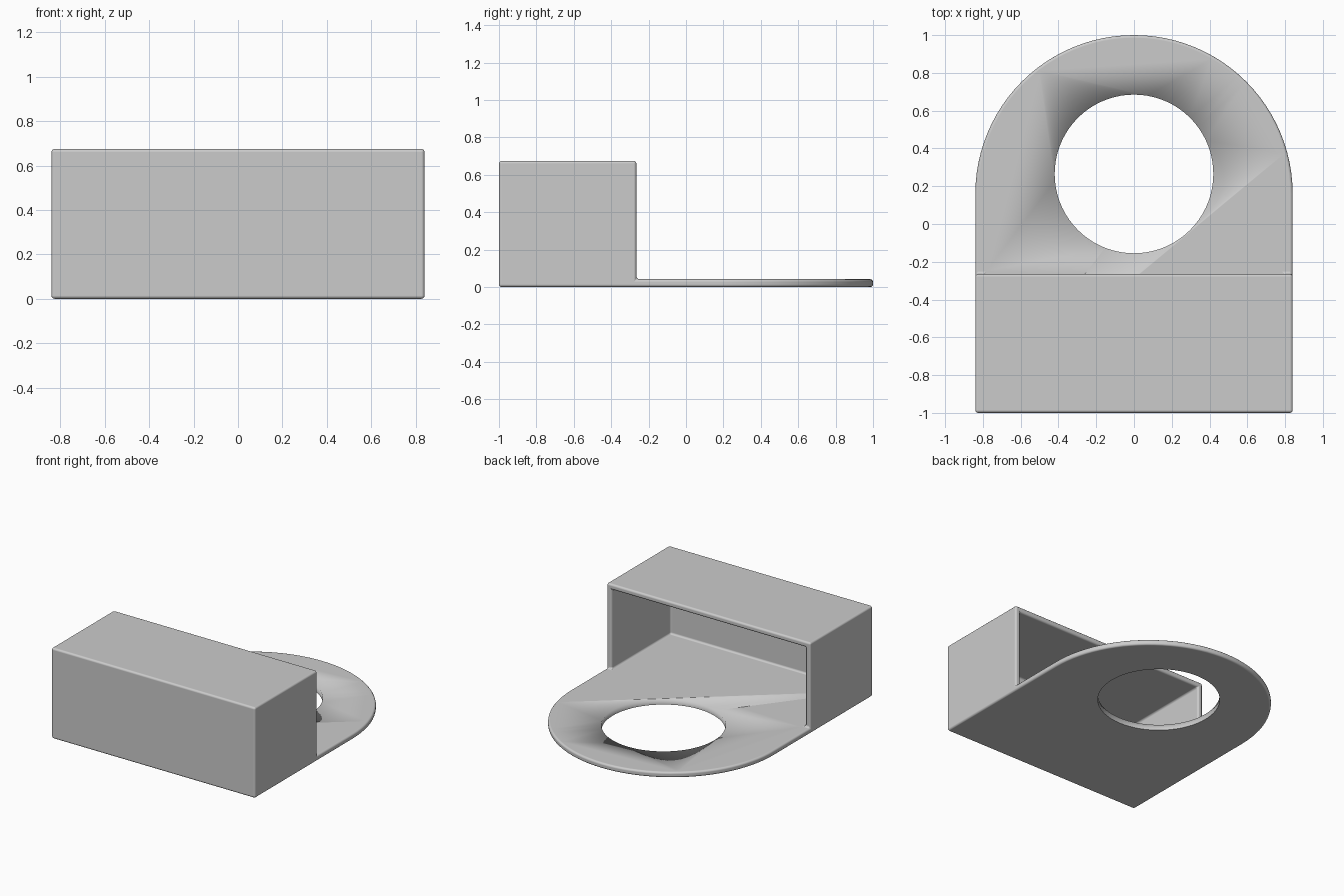
import bpy, bmesh, math
from mathutils import Vector

cube = bpy.data.objects.get("Cube")
if cube:
    bpy.data.objects.remove(cube, do_unlink=True)

HALF, WALL, HEIGHT = 0.84, 0.042, 0.675
ARC_Y, HOOD_Y = 0.16, -0.265
HOLE_Y, HOLE_R = 0.265, 0.42

grey = bpy.data.materials.new("plain grey")
grey.use_nodes = True
grey.diffuse_color = (0.6, 0.6, 0.6, 1)
grey.node_tree.nodes["Principled BSDF"].inputs["Base Color"].default_value = (0.6, 0.6, 0.6, 1)


def prism(name, outline, z0, z1):
    """Extrude a flat outline between two heights."""
    bm = bmesh.new()
    face = bm.faces.new([bm.verts.new((x, y, z0)) for x, y in outline])
    top = bmesh.ops.extrude_face_region(bm, geom=[face])["geom"]
    bmesh.ops.translate(bm, vec=(0, 0, z1 - z0),
                        verts=[g for g in top if isinstance(g, bmesh.types.BMVert)])
    bmesh.ops.recalc_face_normals(bm, faces=bm.faces)
    mesh = bpy.data.meshes.new(name)
    bm.to_mesh(mesh)
    bm.free()
    obj = bpy.data.objects.new(name, mesh)
    bpy.context.collection.objects.link(obj)
    return obj


def rect(x, y0, y1):
    return [(-x, y0), (x, y0), (x, y1), (-x, y1)]


def arc(cy, r, sweep, count):
    return [(r * math.cos(sweep * i / count), cy + r * math.sin(sweep * i / count))
            for i in range(count)]


# Solid body with a rounded back end
outline = [(-HALF, -1), (HALF, -1)] + arc(ARC_Y, HALF, math.pi, 48) + [(-HALF, ARC_Y)]
bracket = prism("hooded_bracket", outline, 0, HEIGHT)
bracket.data.materials.append(grey)

# Cutters: space over the plate, hood cavity, round hole
cutters = [
    prism("plate_cutter", rect(1, HOOD_Y, 1.2), WALL, 1),
    prism("cavity_cutter", rect(HALF - WALL, WALL - 1, 1.1), WALL, HEIGHT - WALL),
    prism("hole_cutter", arc(HOLE_Y, HOLE_R, math.tau, 72), -0.2, 0.2),
]
for cutter in cutters:
    cutter.hide_render = True
    mod = bracket.modifiers.new(cutter.name, "BOOLEAN")
    mod.operation, mod.solver, mod.object = "DIFFERENCE", "EXACT", cutter
graph = bpy.context.evaluated_depsgraph_get()
shape = bpy.data.meshes.new_from_object(bracket.evaluated_get(graph))
bracket.modifiers.clear()
bracket.data = shape
for cutter in cutters:
    bpy.data.objects.remove(cutter, do_unlink=True)

# Round every corner edge except the hole, whose lower rim stays sharp
bm = bmesh.new()
bm.from_mesh(shape)
bmesh.ops.remove_doubles(bm, verts=bm.verts, dist=0.0002)
bmesh.ops.dissolve_limit(bm, angle_limit=0.01, verts=bm.verts, edges=bm.edges)
weight = bm.edges.layers.float.get("bevel_weight_edge") or bm.edges.layers.float.new("bevel_weight_edge")
centre = Vector((0, HOLE_Y))
for face in bm.faces:
    face.smooth = True
for edge in bm.edges:
    in_hole = all((v.co.xy - centre).length < HOLE_R + 0.01 for v in edge.verts)
    if in_hole:
        edge.smooth = not all(v.co.z < 0.01 for v in edge.verts)
    elif edge.calc_face_angle(0) > math.radians(30):
        edge[weight] = 1
bm.to_mesh(shape)
bm.free()

bevel = bracket.modifiers.new("soft_edges", "BEVEL")
bevel.limit_method = "WEIGHT"
bevel.width = 0.015
bevel.segments = 3
bevel.harden_normals = True
